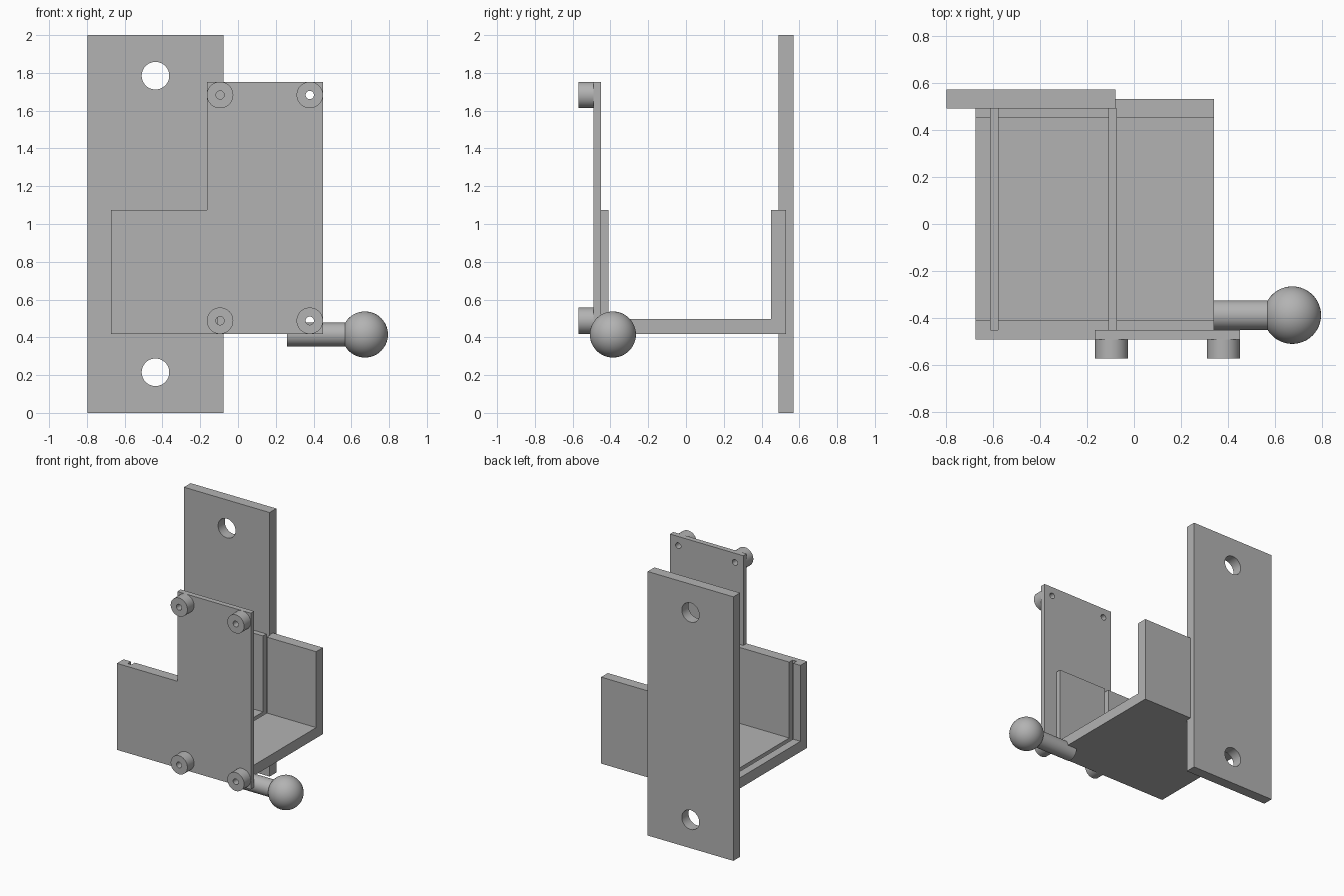
import bpy
import bmesh
import math
from mathutils import Matrix, Vector

if "Cube" in bpy.data.objects:
    bpy.data.objects.remove(bpy.data.objects["Cube"], do_unlink=True)

GREY = (0.45, 0.45, 0.45, 1)
grey = bpy.data.materials.new("grey metal")
grey.use_nodes = True
grey.diffuse_color = GREY
grey.node_tree.nodes["Principled BSDF"].inputs["Base Color"].default_value = GREY


def finish(name, bm):
    mesh = bpy.data.meshes.new(name)
    bm.to_mesh(mesh)
    bm.free()
    mesh.materials.append(grey)
    obj = bpy.data.objects.new(name, mesh)
    bpy.context.collection.objects.link(obj)
    return obj


def box(name, x, y, z):
    """Box from (low, high) pairs."""
    bm = bmesh.new()
    spans = (x, y, z)
    centre = Vector([(a + b) / 2 for a, b in spans])
    size = [b - a for a, b in spans]
    bmesh.ops.create_cube(bm, size=1, matrix=Matrix.Translation(centre) @ Matrix.Diagonal((*size, 1)))
    return finish(name, bm)


def rod(name, start, end, radius):
    """Round bar between two points."""
    start, end = Vector(start), Vector(end)
    axis = end - start
    turn = axis.to_track_quat("Z", "Y").to_matrix().to_4x4()
    bm = bmesh.new()
    bmesh.ops.create_cone(bm, cap_ends=True, segments=48, radius1=radius, radius2=radius,
                          depth=axis.length, matrix=Matrix.Translation((start + end) / 2) @ turn)
    return finish(name, bm)


def combine(obj, tool, operation):
    """Apply a boolean and discard the tool."""
    mod = obj.modifiers.new("cut", "BOOLEAN")
    mod.operation = operation
    mod.solver = "EXACT"
    mod.object = tool
    bpy.context.view_layer.objects.active = obj
    bpy.ops.object.modifier_apply(modifier=mod.name)
    bpy.data.objects.remove(tool, do_unlink=True)


def smooth(obj):
    bpy.ops.object.select_all(action="DESELECT")
    obj.select_set(True)
    bpy.context.view_layer.objects.active = obj
    bpy.ops.object.shade_smooth_by_angle(angle=math.radians(30))


BASE = 0.418
FRONT, PLATE_BACK = -0.49, -0.45

# U-shaped channel, open at the top and both ends
channel = box("channel", (-0.672, 0.34), (FRONT, 0.53), (BASE, 1.073))
combine(channel, box("cutter", (-1, 1), (-0.41, 0.45), (BASE + 0.08, 2)), "DIFFERENCE")

# Two slots running round the inside of the channel
for x in (-0.594, -0.09):
    slot = box("cutter", (x - 0.016, x + 0.016), (-0.45, 0.49), (BASE + 0.04, 2))
    combine(channel, slot, "DIFFERENCE")

# Tall front plate, flush with the channel
channel.name = "channel_with_front_plate"
front_plate = box("front_plate", (-0.165, 0.45), (FRONT, PLATE_BACK), (BASE, 1.753))
combine(channel, front_plate, "UNION")

# Four hollow bosses, with their holes carried through the plate
for side, x in (("right", -0.095), ("left", 0.38)):
    for level, z in (("lower", 0.488), ("upper", 1.683)):
        boss = rod(f"{level}_{side}_boss", (x, -0.57, z), (x, FRONT, z), 0.07)
        for part in (boss, channel):
            combine(part, rod("cutter", (x, -0.7, z), (x, -0.44, z), 0.022), "DIFFERENCE")
        smooth(boss)
smooth(channel)

# Mounting plate with two screw holes
back_plate = box("back_plate", (-0.796, -0.078), (0.49, 0.57), (0, 2))
for z in (0.215, 1.785):
    combine(back_plate, rod("cutter", (-0.437, 0.4, z), (-0.437, 0.7, z), 0.073), "DIFFERENCE")
smooth(back_plate)

# Ball handle on its shaft
KNOB = Vector((0.672, -0.387, 0.415))
smooth(rod("handle_shaft", KNOB - Vector((0.412, 0, 0)), KNOB, 0.0625))
bm = bmesh.new()
bmesh.ops.create_uvsphere(bm, u_segments=48, v_segments=24, radius=0.122, matrix=Matrix.Translation(KNOB))
smooth(finish("handle_ball", bm))
